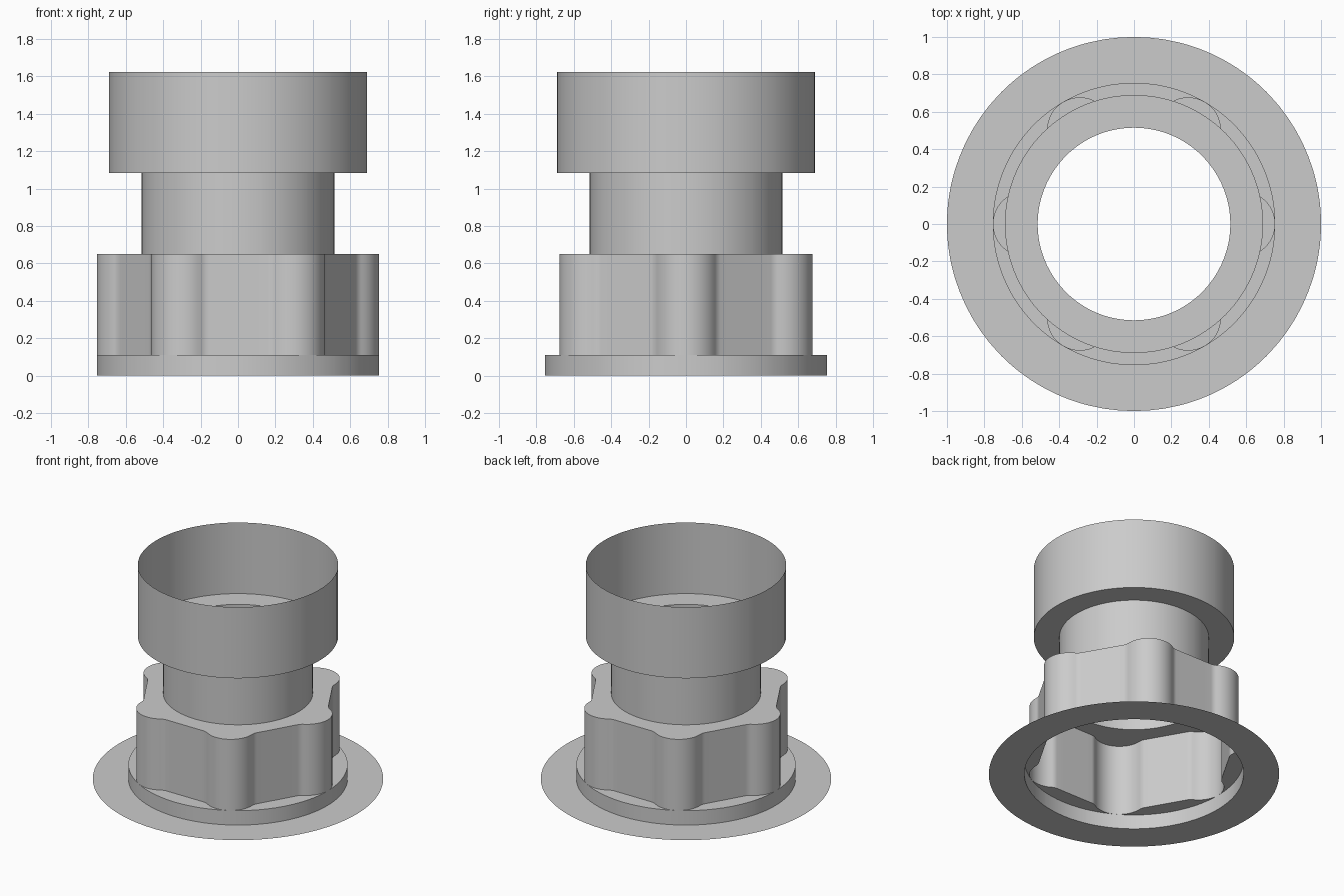
import bpy
import math
from mathutils import Vector

cube = bpy.data.objects.get("Cube")
if cube:
    bpy.data.objects.remove(cube, do_unlink=True)

# One plain grey for everything
grey = bpy.data.materials.new("plain_grey")
grey.use_nodes = True
COLOUR = (0.6, 0.6, 0.6, 1.0)
grey.diffuse_color = COLOUR
grey.node_tree.nodes["Principled BSDF"].inputs["Base Color"].default_value = COLOUR

# Lobed hexagon: round corner lobes, small hollow fillets, flat sides
LOBE_CENTRE, LOBE_R, FILLET_R = 0.58, 0.175, 0.08
TURN = math.radians(62)
HALF = math.radians(30)


def polar(r, a):
    return Vector((r * math.cos(a), r * math.sin(a)))


def half_corner():
    lobe = Vector((LOBE_CENTRE, 0))
    pts = [lobe + polar(LOBE_R, TURN * i / 8) for i in range(9)]
    hollow = lobe + polar(LOBE_R + FILLET_R, TURN)
    pts += [hollow - polar(FILLET_R, TURN + (HALF - TURN) * i / 5) for i in range(1, 6)]
    middle = polar(pts[-1].dot(polar(1, HALF)), HALF)
    start = pts[-1].copy()
    pts += [start.lerp(middle, i / 3) for i in range(1, 4)]
    return pts


def lobed_outline():
    half = half_corner()
    mirrored = [Vector((p.x, -p.y)) for p in reversed(half[1:-1])]
    corner = mirrored + half
    outline = []
    for k in range(6):
        c, s = math.cos(k * math.pi / 3), math.sin(k * math.pi / 3)
        outline += [Vector((c * p.x - s * p.y, s * p.x + c * p.y)) for p in corner]
    return outline


OUTLINE = lobed_outline()


def ring(radius, z):
    """Circle of the given radius, or the lobed outline if radius is None."""
    flat = OUTLINE if radius is None else [p.normalized() * radius for p in OUTLINE]
    return [(p.x, p.y, z) for p in flat]


def sheet(name, *profile):
    """Open thin shell through a series of (radius, height) rings."""
    n = len(OUTLINE)
    verts = [v for r, z in profile for v in ring(r, z)]
    faces = []
    for k in range(len(profile) - 1):
        for i in range(n):
            j = (i + 1) % n
            faces.append((k * n + i, k * n + j, (k + 1) * n + j, (k + 1) * n + i))
    mesh = bpy.data.meshes.new(name)
    mesh.from_pydata(verts, [], faces)
    mesh.materials.append(grey)
    obj = bpy.data.objects.new(name, mesh)
    bpy.context.collection.objects.link(obj)
    bpy.ops.object.select_all(action="DESELECT")
    obj.select_set(True)
    bpy.context.view_layer.objects.active = obj
    bpy.ops.object.shade_smooth_by_angle(angle=HALF)


RIM, NECK, COLLAR = 0.755, 0.515, 0.69

sheet("base_flange", (1.0, 0), (RIM, 0))
sheet("base_rim", (RIM, 0), (RIM, 0.11), (None, 0.11))
sheet("lobed_body", (None, 0.11), (None, 0.65), (NECK, 0.65))
sheet("neck", (NECK, 0.65), (NECK, 1.085))
sheet("collar", (NECK, 1.085), (COLLAR, 1.085), (COLLAR, 1.625))
